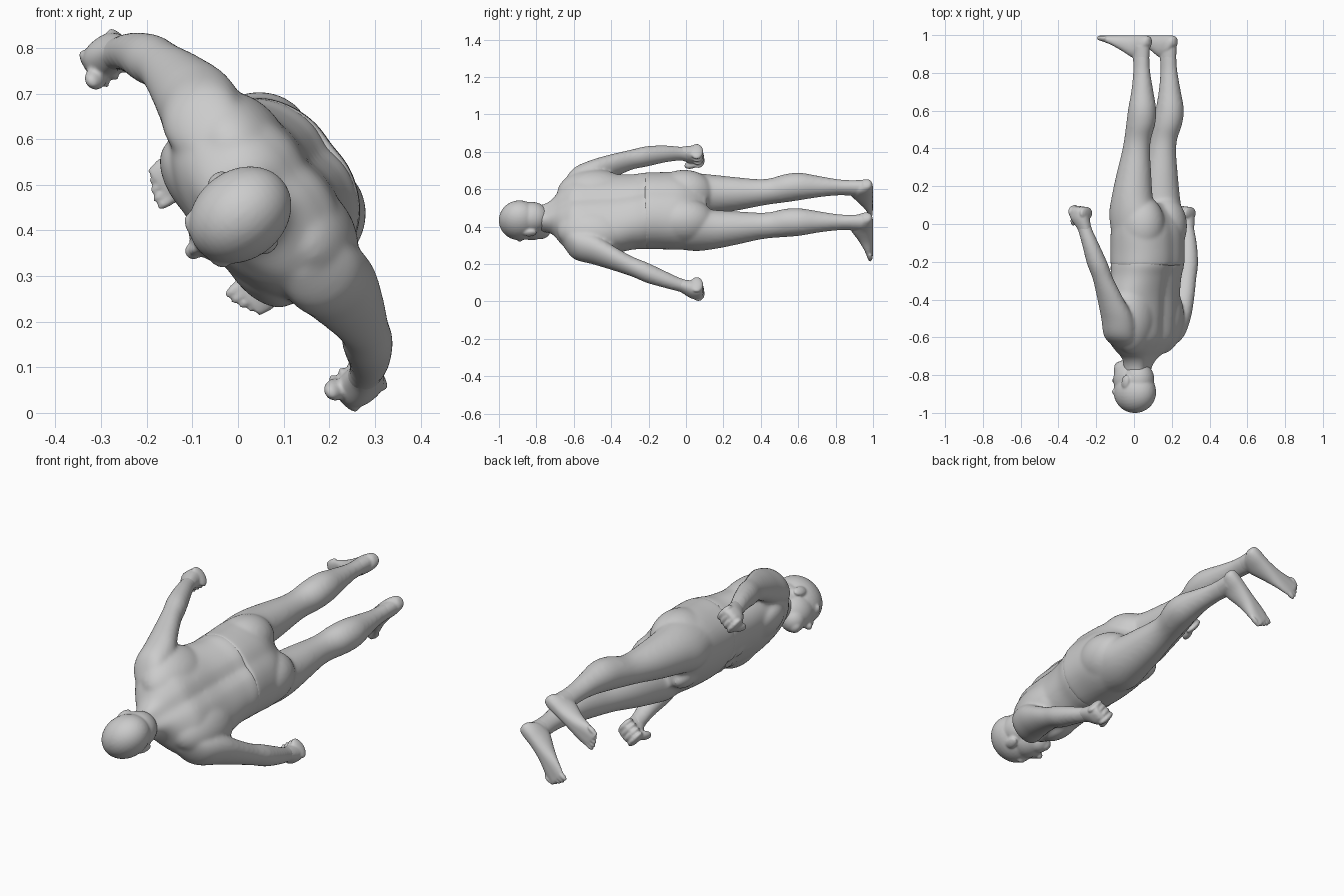
import bpy, bmesh, math
from mathutils import Matrix

# Local frame: x = across the body, y = head to feet, z = towards the back.
# The finished figure is rolled about y, so it lies face down on its side.
ROLL, HEIGHT = 0.915, 0.43


def spline(rows, steps=5):
    """Catmull-Rom interpolation through the ring table."""
    out = []
    for i in range(len(rows) - 1):
        p = [rows[max(0, min(len(rows) - 1, i + k))] for k in (-1, 0, 1, 2)]
        for s in range(steps):
            t = s / steps
            out.append([0.5 * (2 * b + (c - a) * t + (2 * a - 5 * b + 4 * c - d) * t * t
                               + (3 * b - a - 3 * c + d) * t ** 3) for a, b, c, d in zip(*p)])
    return out + [list(rows[-1])]


def loft(bm, rows, axis='y', power=2.0, groove=0.0, both=True, n=32):
    """Rings of (along, x, other, radius x, radius other); mirrored if both."""
    for side in ((1, -1) if both else (1,)):
        rings = []
        for t, x, o, rx, ro in spline(rows):
            rx, ro = max(rx, .003), max(ro, .003)
            ring = []
            for k in range(n):
                a = 2 * math.pi * k / n
                c, s = math.cos(a), math.sin(a)
                px = x + rx * math.copysign(abs(c) ** (2 / power), c)
                po = o + ro * math.copysign(abs(s) ** (2 / power), s)
                if s > 0:
                    po -= groove * math.exp(-(px / .035) ** 2)
                co = (side * px, t, po) if axis == 'y' else (side * px, min(po, .999), t)
                ring.append(bm.verts.new(co))
            rings.append(ring)
        for r, q in zip(rings, rings[1:]):
            for k in range(n):
                bm.faces.new((r[k], r[(k + 1) % n], q[(k + 1) % n], q[k]))
        bm.faces.new(rings[0][::-1])
        bm.faces.new(rings[-1])


def blob(bm, c, r, tilt=0.0):
    """Ellipsoid, mirrored when it is off the centre plane."""
    for side in ((1, -1) if c[0] else (1,)):
        m = (Matrix.Translation((side * c[0], c[1], c[2]))
             @ Matrix.Rotation(tilt, 4, 'X') @ Matrix.Diagonal((*r, 1)))
        bmesh.ops.create_uvsphere(bm, u_segments=32, v_segments=20, radius=1, matrix=m)


def finish(bm, name, voxel, smooth):
    """Fuse the overlapping forms into one skin and place it."""
    bmesh.ops.recalc_face_normals(bm, faces=bm.faces)
    me = bpy.data.meshes.new(name)
    bm.to_mesh(me)
    bm.free()
    ob = bpy.data.objects.new(name, me)
    bpy.context.collection.objects.link(ob)
    ob.location = (0, 0, HEIGHT)
    ob.rotation_euler = (0, ROLL, 0)
    rm = ob.modifiers.new("fuse", 'REMESH')
    rm.mode, rm.voxel_size, rm.use_smooth_shade = 'VOXEL', voxel, True
    sm = ob.modifiers.new("soften", 'SMOOTH')
    sm.factor, sm.iterations = 0.5, smooth


# Neck and torso with spine groove, shoulder blades, chest and belly muscles
bm = bmesh.new()
loft(bm, [(-.82, 0, .02, .066, .07), (-.76, 0, .026, .071, .072), (-.71, 0, .038, .1, .085),
          (-.66, 0, .05, .178, .112), (-.60, 0, .056, .226, .14), (-.50, 0, .056, .24, .15),
          (-.38, 0, .064, .23, .15), (-.28, 0, .08, .213, .156), (-.21, 0, .09, .211, .169),
          (-.14, 0, .09, .195, .155)], power=2.3, groove=.012, both=False, n=64)
blob(bm, (.12, -.49, .082), (.14, .2, .117))
blob(bm, (.105, -.49, -.02), (.12, .12, .07))
for i in range(3):
    blob(bm, (.045, -.36 + .065 * i, -.064), (.038, .035, .02))

# Shoulders and arms
loft(bm, [(-.66, .15, .06, .04, .055), (-.60, .205, .066, .075, .088), (-.50, .247, .08, .08, .09),
          (-.39, .31, .078, .062, .072), (-.29, .36, .07, .053, .056), (-.21, .392, .057, .054, .056),
          (-.11, .424, .037, .045, .046), (-.03, .443, .014, .036, .04), (.03, .45, -.008, .037, .045)])
finish(bm, "upper_body", .0075, 16)

# Fists with curled fingers and thumb
bm = bmesh.new()
loft(bm, [(-.05, .44, .018, .03, .034), (-.02, .447, .01, .033, .039), (.03, .455, -.01, .042, .053),
          (.07, .455, -.013, .042, .052), (.088, .453, -.012, .033, .043)], power=2.3)
for i in range(4):
    blob(bm, (.449, .066 - .003 * i, -.052 + .026 * i), (.05, .035, .017))
blob(bm, (.43, .03, -.062), (.025, .042, .02), .4)
finish(bm, "fists", .005, 8)

# Head: skull, jaw, chin, brow, nose, lips and ears
bm = bmesh.new()
blob(bm, (0, -.89, .006), (.098, .111, .12))
blob(bm, (0, -.825, -.025), (.084, .1, .093))
blob(bm, (0, -.775, -.06), (.06, .055, .06))
blob(bm, (0, -.825, .03), (.084, .095, .084))
blob(bm, (.036, -.888, -.083), (.038, .018, .025))
blob(bm, (.033, -.866, -.083), (.017, .012, .016))
blob(bm, (0, -.845, -.113), (.014, .036, .02), -.3)
blob(bm, (0, -.827, -.122), (.02, .015, .021))
blob(bm, (0, -.79, -.104), (.026, .017, .015))
blob(bm, (0, -.755, -.094), (.034, .027, .028))
blob(bm, (.092, -.835, .014), (.014, .037, .024), .2)
finish(bm, "head", .005, 10)

# Hips in tight shorts, with buttocks
bm = bmesh.new()
loft(bm, [(-.22, 0, .09, .214, .173), (-.15, 0, .09, .214, .175), (-.04, 0, .09, .218, .168),
          (.04, 0, .082, .21, .145), (.11, 0, .077, .17, .1)], power=2.2, groove=.006, both=False, n=64)
blob(bm, (.095, -.01, .118), (.122, .165, .133))
blob(bm, (0, .03, -.03), (.06, .09, .045))

# Legs
loft(bm, [(-.06, .112, .077, .1, .115), (.05, .116, .077, .106, .13), (.15, .118, .079, .1, .112),
          (.27, .115, .088, .086, .094), (.38, .113, .1, .071, .077), (.45, .114, .112, .067, .073),
          (.53, .117, .135, .073, .079), (.61, .12, .147, .072, .075), (.71, .119, .147, .056, .058),
          (.81, .118, .142, .041, .047), (.88, .117, .138, .038, .047), (.94, .116, .135, .038, .045)])
blob(bm, (.112, .40, .068), (.045, .06, .03))
finish(bm, "hips_and_legs", .0075, 16)

# Feet with toes, lapped over the ankles
bm = bmesh.new()
loft(bm, [(.194, .112, .966, .012, .016), (.182, .112, .964, .03, .03), (.15, .113, .945, .04, .055),
          (.10, .117, .938, .041, .062), (.03, .128, .957, .043, .043), (-.03, .142, .974, .05, .026),
          (-.08, .153, .983, .05, .017), (-.095, .156, .985, .046, .014)], axis='z', power=2.2)
loft(bm, [(.83, .118, .141, .036, .041), (.88, .117, .138, .037, .046), (.94, .116, .138, .04, .048)])
for i in range(5):
    blob(bm, (.122 + .0185 * i, .985, -.1 + .0022 * i * i), (.0125 - .0008 * i, .013, .028))
finish(bm, "feet", .005, 5)
